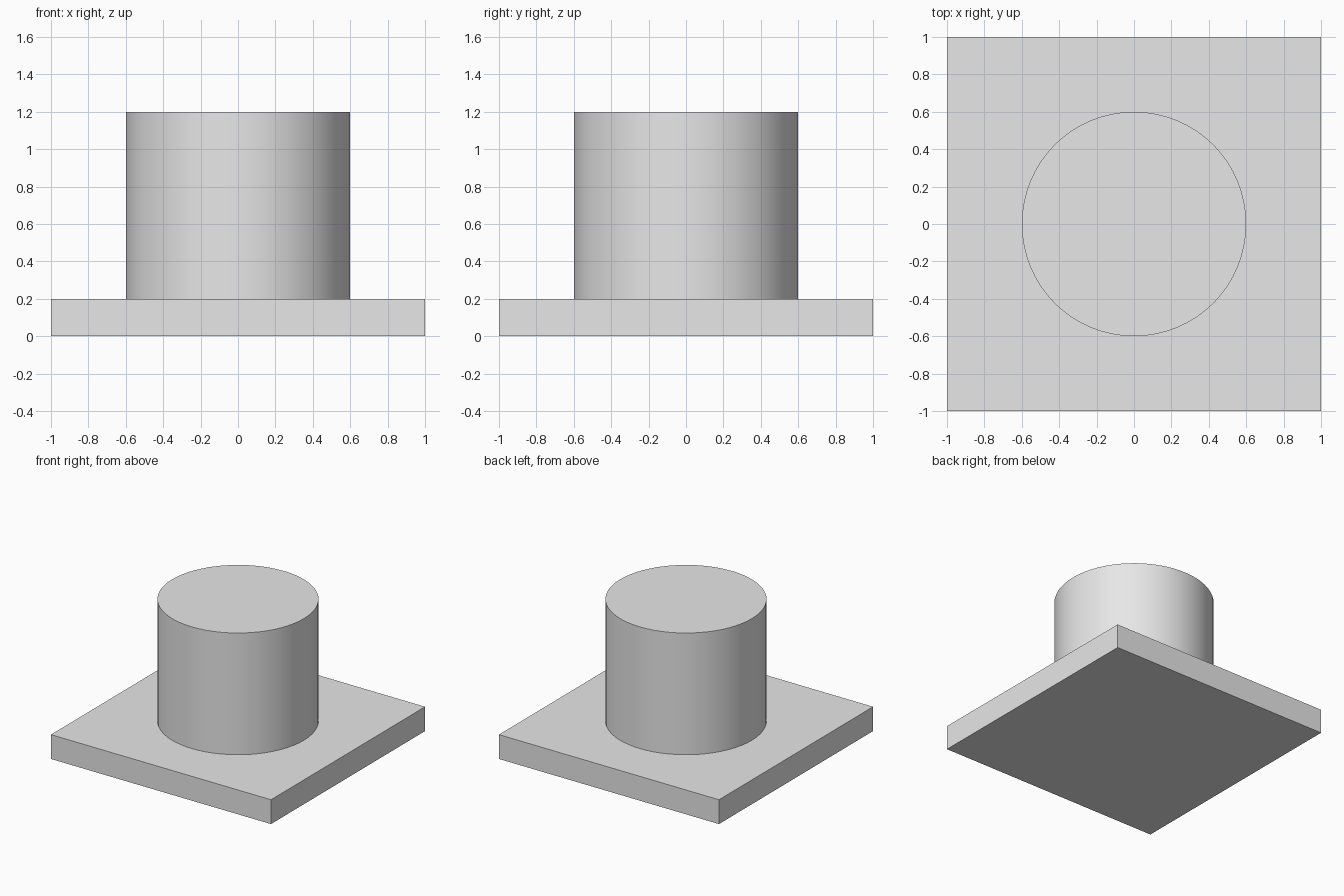
import bpy
import math

default_cube = bpy.data.objects.get("Cube")
if default_cube:
    bpy.data.objects.remove(default_cube, do_unlink=True)

# Single plain grey
GREY = (0.8, 0.8, 0.8, 1.0)
grey = bpy.data.materials.new("plain_grey")
grey.use_nodes = True
grey.diffuse_color = GREY
grey.node_tree.nodes["Principled BSDF"].inputs["Base Color"].default_value = GREY

PLATE_SIZE = 2.0
PLATE_HEIGHT = 0.2
POST_RADIUS = 0.6
POST_HEIGHT = 1.0


def finish(name):
    obj = bpy.context.object
    obj.name = obj.data.name = name
    bpy.ops.object.transform_apply(location=False, rotation=False, scale=True)
    obj.data.materials.append(grey)
    return obj


# Square base plate
bpy.ops.mesh.primitive_cube_add(size=1, location=(0, 0, PLATE_HEIGHT / 2))
bpy.context.object.scale = (PLATE_SIZE, PLATE_SIZE, PLATE_HEIGHT)
finish("base_plate")

# Round post standing on the plate
bpy.ops.mesh.primitive_cylinder_add(
    vertices=64, radius=POST_RADIUS, depth=POST_HEIGHT,
    location=(0, 0, PLATE_HEIGHT + POST_HEIGHT / 2))
finish("round_post")
bpy.ops.object.shade_smooth_by_angle(angle=math.radians(30))
